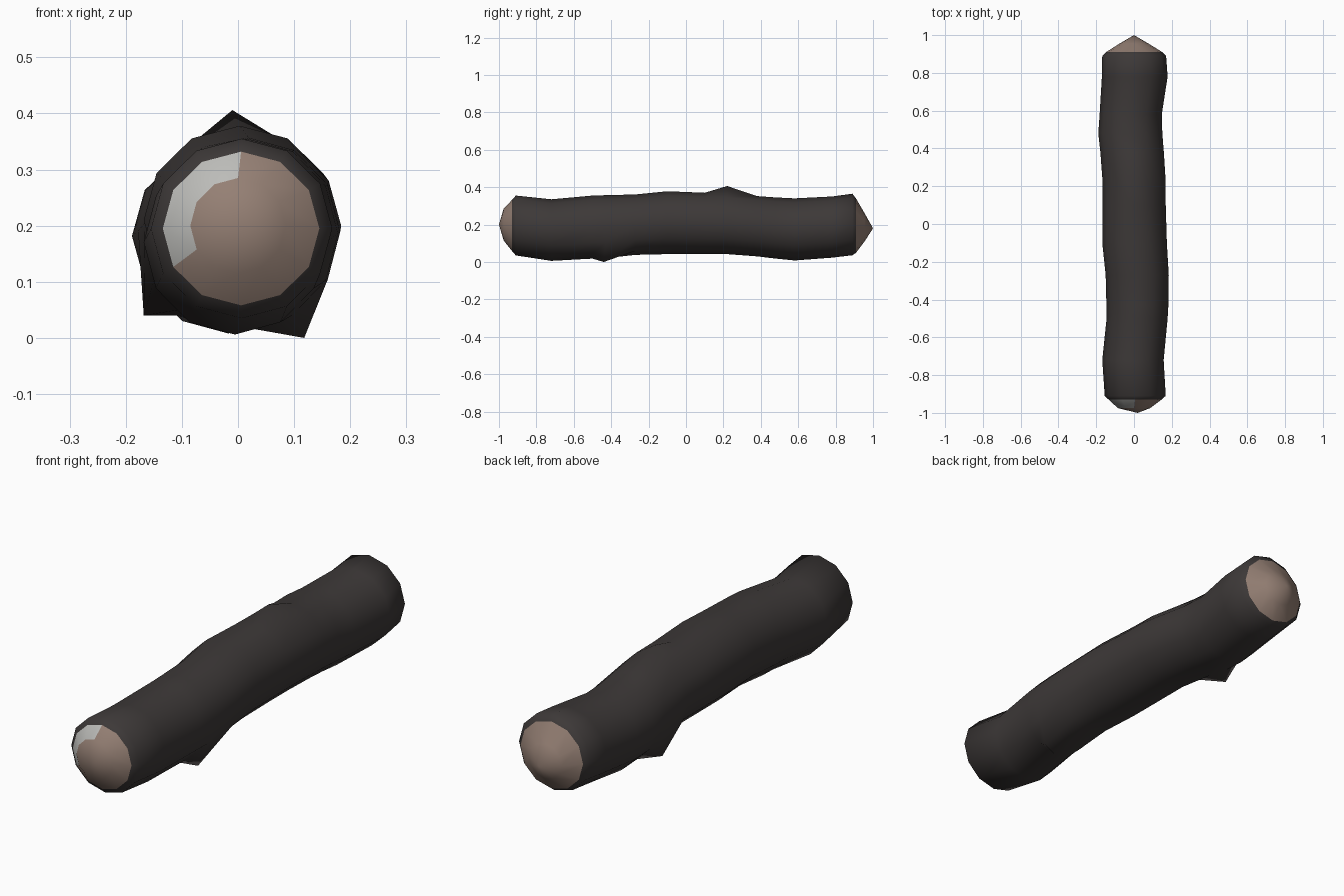
import bpy, bmesh, math
from mathutils import Vector

if "Cube" in bpy.data.objects:
    bpy.data.objects.remove(bpy.data.objects["Cube"])

SIDES = 12


def material(name, rgb):
    m = bpy.data.materials.new(name)
    m.diffuse_color = (*rgb, 1)
    m.use_nodes = True
    m.node_tree.nodes["Principled BSDF"].inputs["Base Color"].default_value = m.diffuse_color
    return m


bark = material("dark bark", (0.046, 0.040, 0.039))
wood = material("pale brown wood", (0.30, 0.215, 0.175))
lichen = material("pale grey", (0.50, 0.50, 0.48))


def ring(bm, y, x0, x1, z0, z1):
    """Oval loop of vertices inside the given x and z limits."""
    cx, cz, rx, rz = (x0 + x1) / 2, (z0 + z1) / 2, (x1 - x0) / 2, (z1 - z0) / 2
    return [bm.verts.new((cx + rx * math.cos(a), y, cz + rz * math.sin(a)))
            for a in (math.tau * i / SIDES for i in range(SIDES))]


def bridge(bm, a, b, mat=0):
    return [bm.faces.new((a[i], a[(i + 1) % SIDES], b[(i + 1) % SIDES], b[i]))
            for i in range(SIDES)]


def finish(bm, name, mats):
    bmesh.ops.recalc_face_normals(bm, faces=bm.faces[:])
    for f in bm.faces:
        f.smooth = True
    me = bpy.data.meshes.new(name)
    bm.to_mesh(me)
    bm.free()
    for m in mats:
        me.materials.append(m)
    ob = bpy.data.objects.new(name, me)
    bpy.context.collection.objects.link(ob)
    return ob


# Bark: y, left, right, bottom, top of each cross-section
stations = [
    (-0.91, -0.155, 0.168, 0.035, 0.355),
    (-0.72, -0.168, 0.157, 0.006, 0.335),
    (-0.50, -0.145, 0.178, 0.018, 0.355),
    (-0.43, -0.146, 0.182, 0.020, 0.357),
    (-0.27, -0.150, 0.184, 0.038, 0.361),
    (-0.10, -0.168, 0.174, 0.042, 0.378),
    (0.10, -0.166, 0.168, 0.042, 0.370),
    (0.22, -0.166, 0.168, 0.042, 0.368),
    (0.38, -0.178, 0.158, 0.030, 0.352),
    (0.48, -0.189, 0.150, 0.018, 0.345),
    (0.58, -0.182, 0.147, 0.008, 0.340),
    (0.78, -0.170, 0.178, 0.023, 0.350),
    (0.89, -0.168, 0.170, 0.036, 0.365),
]
bm = bmesh.new()
loops = [ring(bm, *s) for s in stations]
for a, b in zip(loops, loops[1:]):
    bridge(bm, a, b)

# Knots: the nearest bark vertex is pulled out to a point
for knot in ((-0.01, 0.22, 0.406), (0.118, -0.44, 0.0), (-0.168, 0.40, 0.04)):
    p = Vector(knot)
    min(bm.verts, key=lambda v: (v.co - p).length).co = p

# Narrow bark rims around both cut ends
rim_front = ring(bm, -0.93, -0.134, 0.145, 0.058, 0.332)
rim_back = ring(bm, 0.91, -0.148, 0.150, 0.050, 0.338)
bridge(bm, loops[0], rim_front)
bridge(bm, loops[-1], rim_back)
finish(bm, "bark", [bark])


def cut_end(name, outer, inner, tip, patch=False):
    """Blunt cone of bare wood, optionally with a pale patch on its left edge."""
    bm = bmesh.new()
    a, b = ring(bm, *outer), ring(bm, *inner)
    edge_faces = bridge(bm, a, b)
    apex = bm.verts.new(tip)
    for i in range(SIDES):
        bm.faces.new((b[i], b[(i + 1) % SIDES], apex))
    if patch:
        for i in range(3, 7):
            edge_faces[i].material_index = 1
    finish(bm, name, [wood, lichen])


cut_end("front_cut_end", (-0.93, -0.134, 0.145, 0.058, 0.332),
        (-0.975, -0.085, 0.085, 0.115, 0.285), (0.02, -1.0, 0.20), True)
cut_end("back_cut_end", (0.91, -0.148, 0.150, 0.050, 0.338),
        (0.955, -0.077, 0.077, 0.11, 0.26), (0.0, 1.0, 0.18))
